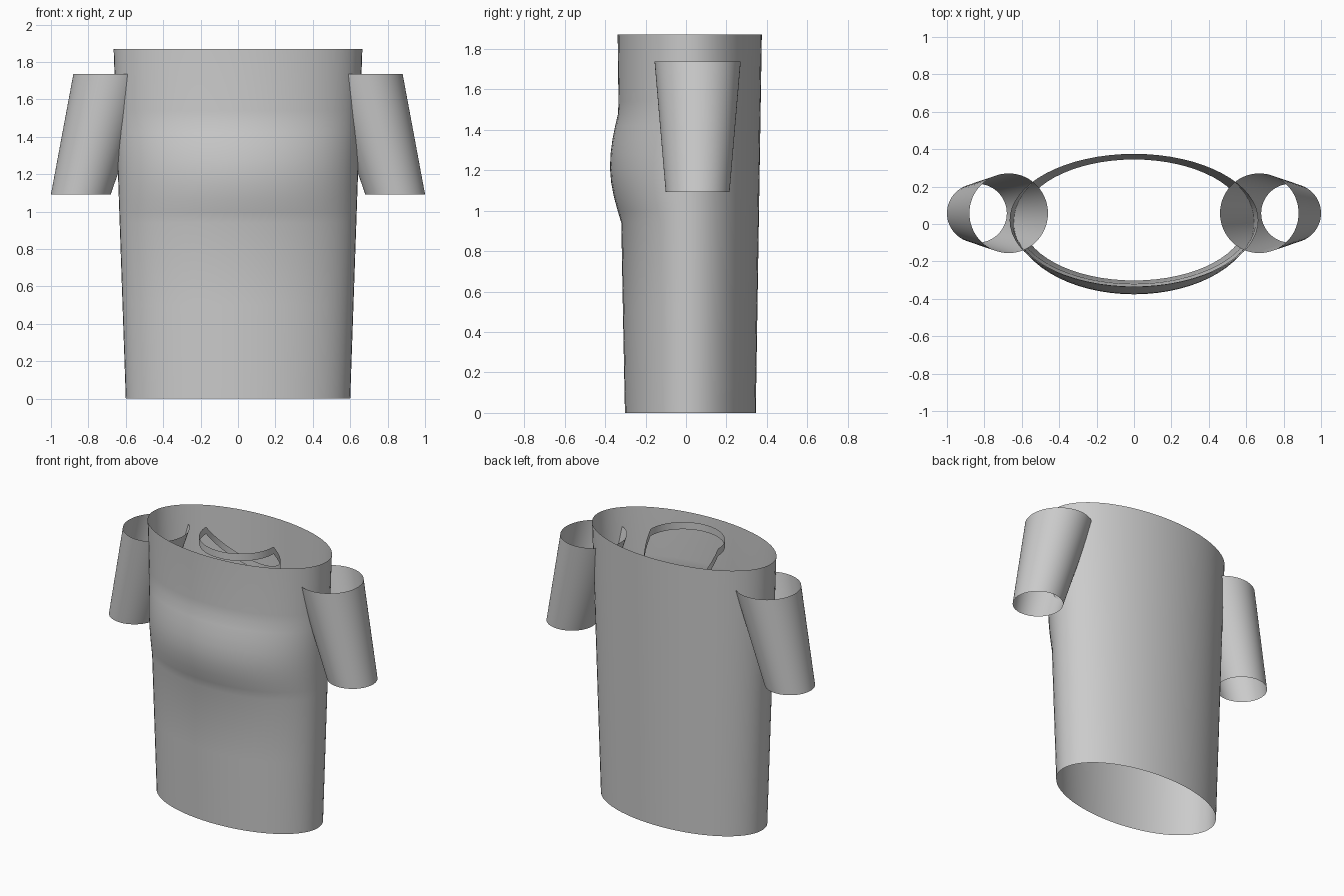
import bpy, bmesh
from math import sin, cos, tau

if "Cube" in bpy.data.objects:
    bpy.data.objects.remove(bpy.data.objects["Cube"])

N = 64


def loft(name, rings):
    """Open tube through a list of equally long point rings."""
    bm = bmesh.new()
    loops = [[bm.verts.new(p) for p in ring] for ring in rings]
    for a, b in zip(loops, loops[1:]):
        for i in range(N):
            j = (i + 1) % N
            bm.faces.new((a[i], a[j], b[j], b[i]))
    mesh = bpy.data.meshes.new(name)
    bm.to_mesh(mesh)
    bm.free()
    obj = bpy.data.objects.new(name, mesh)
    bpy.context.collection.objects.link(obj)
    for p in mesh.polygons:
        p.use_smooth = True
    return obj


def ring(cx, cy, z, rx, front, back):
    """Ellipse whose front and back halves may have different depths."""
    pts = []
    for i in range(N):
        a = tau * i / N
        s = sin(a)
        pts.append((cx + rx * cos(a), cy + s * (back if s > 0 else front), z))
    return pts


# torso: tapered open tube, front bulges at chest height
front_profile = [(0, -.302), (.5, -.312), (.94, -.32), (1.0, -.338), (1.07, -.357),
                 (1.14, -.37), (1.21, -.376), (1.28, -.373), (1.35, -.364),
                 (1.42, -.35), (1.48, -.336), (1.54, -.334), (1.87, -.338)]
CY = .02
torso_rings = []
for z, yf in front_profile:
    t = z / 1.87
    torso_rings.append(ring(0, CY, z, .60 + .065 * t, CY - yf, .345 + .03 * t - CY))
loft("torso", torso_rings)

# sleeves: open cones slanting outward
for side, label in ((1, "right"), (-1, "left")):
    loft(label + "_sleeve", [ring(side * .84, .0575, 1.093, .16, .158, .158),
                             ring(side * .67, .0575, 1.737, .21, .213, .213)])

# neck trim: thin upright band, level at the front and dipping at the back
def trim(drop):
    return [(x, y, 1.868 - drop - 1.15 * max(0, y - CY))
            for x, y, _ in ring(0, CY, 0, .26, .25, .25)]


loft("neck_trim", [trim(.05), trim(0)])
